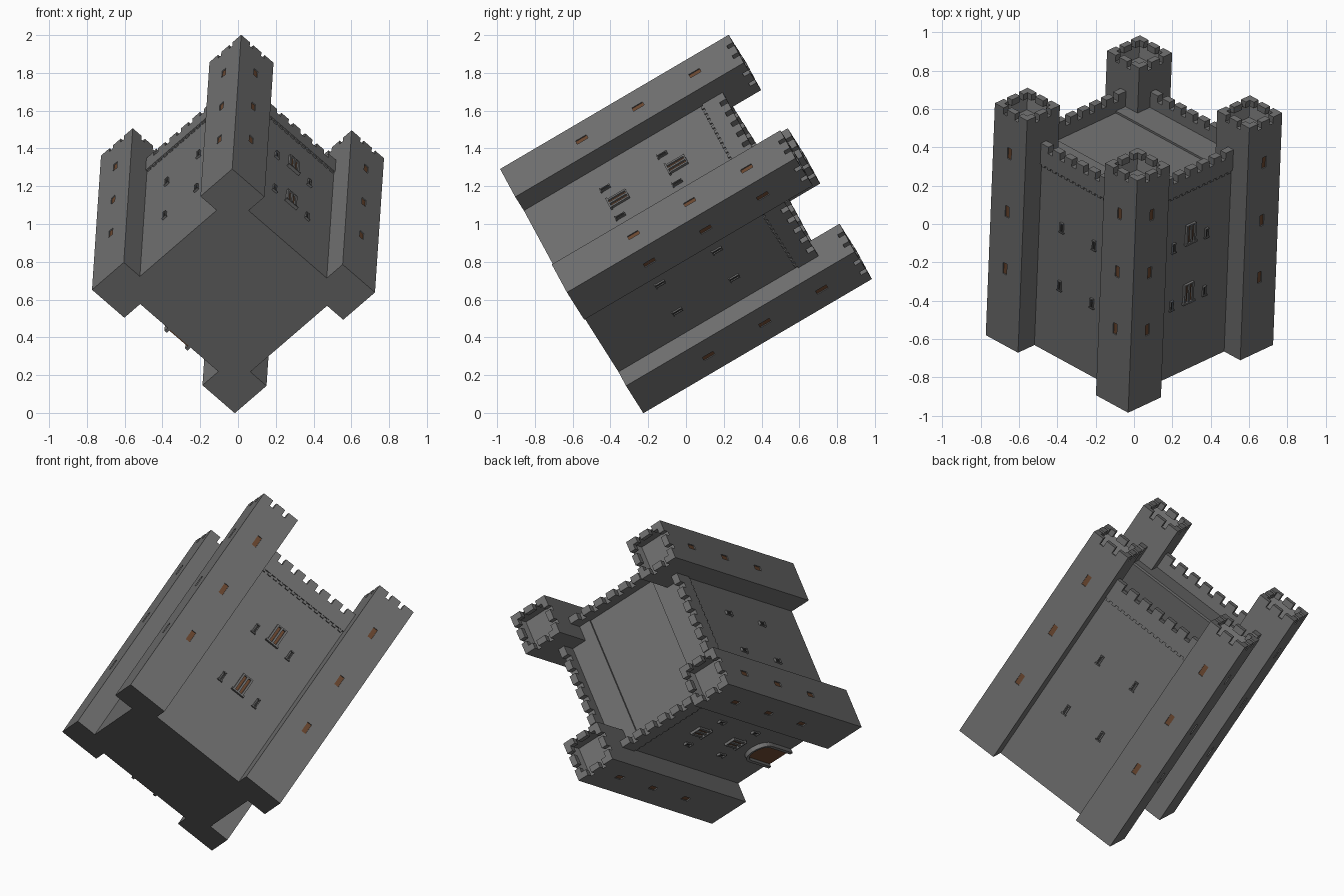
import bpy, bmesh, math
from mathutils import Matrix, Vector

cube = bpy.data.objects.get("Cube")
if cube:
    bpy.data.objects.remove(cube, do_unlink=True)


def material(name, rgb):
    m = bpy.data.materials.new(name)
    m.use_nodes = True
    m.diffuse_color = (*rgb, 1)
    m.node_tree.nodes["Principled BSDF"].inputs["Base Color"].default_value = (*rgb, 1)
    return m


STONE = material("stone_grey", (0.165, 0.165, 0.165))
WOOD = material("wood_brown", (0.15, 0.065, 0.03))
DARK = material("dark_opening", (0.03, 0.03, 0.03))

# Tilted pose: the castle lies back on one corner of its base
up = Vector((0.034, 0.862, 0.506)).normalized()
ax = Vector((0.700, -0.382, 0.603))
ax = (ax - up * ax.dot(up)).normalized()
ay = up.cross(ax)
HEIGHT, HALF, TOWER = 1.404, 0.41, 0.24
POSE = (Matrix.Translation((0, 0, 1)) @ Matrix((ax, ay, up)).transposed().to_4x4()
        @ Matrix.Translation((0, 0, -HEIGHT / 2)))


def turn(k):
    return Matrix.Rotation(k * math.pi / 2, 4, 'Z')


def box(bm, x, y, z, place=Matrix()):
    """Box from three (low, high) ranges."""
    lo, hi = Vector((x[0], y[0], z[0])), Vector((x[1], y[1], z[1]))
    m = place @ Matrix.Translation((lo + hi) / 2) @ Matrix.Diagonal((*(hi - lo), 1))
    return bmesh.ops.create_cube(bm, size=1, matrix=m)["verts"]


def finish(name, bm, mat):
    bmesh.ops.transform(bm, matrix=POSE, verts=bm.verts)
    bmesh.ops.recalc_face_normals(bm, faces=bm.faces)
    me = bpy.data.meshes.new(name)
    bm.to_mesh(me)
    bm.free()
    me.materials.append(mat)
    ob = bpy.data.objects.new(name, me)
    bpy.context.scene.collection.objects.link(ob)
    return ob


# Keep with raised walkways beside the roof
bm = bmesh.new()
box(bm, (-HALF, HALF), (-HALF, HALF), (0, 1.12))
finish("keep", bm, STONE)
bm = bmesh.new()
for s in (-1, 1):
    box(bm, (-0.385, 0.385), sorted((s * 0.22, s * 0.385)), (1.115, 1.132))
finish("roof_walkways", bm, STONE)

# Wall parapets with merlons and a row of corbels
SPAN = HALF - TOWER / 2
bm = bmesh.new()
for k in range(4):
    t = turn(k)
    box(bm, (0.38, 0.42), (-SPAN, SPAN), (1.1, 1.185), t)
    for i in range(7):
        y = -SPAN + i * 0.0875
        box(bm, (0.38, 0.42), (y, y + 0.055), (1.185, 1.225), t)
    for i in range(14):
        y = -SPAN + 0.008 + i * 0.0415
        box(bm, (0.4, 0.418), (y, y + 0.022), (1.086, 1.1), t)
finish("wall_parapets", bm, STONE)

# Tower window recesses and their wooden shutters, on the two outer faces
OUT = HALF + TOWER / 2
LEVELS = (0.455, 0.80, 1.15)
cut, shut = bmesh.new(), bmesh.new()
for k in range(4):
    for side in (-HALF, HALF):
        for z in LEVELS:
            y, zz = (side - 0.014, side + 0.014), (z - 0.033, z + 0.033)
            box(cut, (OUT - 0.012, OUT + 0.02), y, zz, turn(k))
            box(shut, (OUT - 0.014, OUT - 0.006), y, zz, turn(k))
cutter = finish("window_cutter", cut, STONE)
cutter.hide_render = True
cutter.hide_set(True)
finish("tower_shutters", shut, WOOD)

# Corner towers: hollow tops, merlons along each rim
R = TOWER / 2
for k in range(4):
    place = turn(k) @ Matrix.Translation((HALF, HALF, 0))
    bm = bmesh.new()
    box(bm, (-R, R), (-R, R), (0, 1.367), place)
    bm.faces.ensure_lookup_table()
    top = max(bm.faces, key=lambda f: f.calc_center_median().z)
    bmesh.ops.inset_region(bm, faces=[top], thickness=0.035)
    bmesh.ops.translate(bm, verts=top.verts, vec=(0, 0, -0.075))
    tower = finish(f"tower_{k + 1}", bm, STONE)
    mod = tower.modifiers.new("windows", 'BOOLEAN')
    mod.object, mod.operation, mod.solver = cutter, 'DIFFERENCE', 'EXACT'
    bm = bmesh.new()
    for side in range(4):
        for lo, hi in ((-R, -0.055), (-0.03, 0.03), (0.055, R)):
            box(bm, (R - 0.035, R), (lo, hi), (1.367, HEIGHT), place @ turn(side))
    finish(f"tower_merlons_{k + 1}", bm, STONE)

# Arrow slits on every wall: small stone surround and dark opening
frames, slots = bmesh.new(), bmesh.new()
for k in range(4):
    t = turn(k)
    for y in (-0.12, 0.12):
        for z in (0.435, 0.785):
            box(slots, (HALF, HALF + 0.003), (y - 0.006, y + 0.006), (z - 0.024, z + 0.024), t)
            for s in (-1, 1):
                box(frames, (HALF, HALF + 0.01), sorted((y + s * 0.006, y + s * 0.011)),
                    (z - 0.024, z + 0.024), t)
            box(frames, (HALF, HALF + 0.012), (y - 0.016, y + 0.016), (z - 0.03, z - 0.024), t)
            box(frames, (HALF, HALF + 0.012), (y - 0.011, y + 0.011), (z + 0.024, z + 0.03), t)
finish("slit_surrounds", frames, STONE)
finish("slit_openings", slots, DARK)

# Paired windows on the two opposite main walls
frames, panes = bmesh.new(), bmesh.new()
for k in (0, 2):
    t = turn(k)
    for z in (0.47, 0.83):
        box(panes, (HALF, HALF + 0.004), (-0.026, 0.026), (z - 0.05, z + 0.05), t)
        for y in (-0.028, 0, 0.028):
            box(frames, (HALF, HALF + 0.014), (y - 0.006, y + 0.006), (z - 0.05, z + 0.05), t)
        box(frames, (HALF, HALF + 0.018), (-0.042, 0.042), (z - 0.06, z - 0.05), t)
        box(frames, (HALF, HALF + 0.014), (-0.034, 0.034), (z + 0.05, z + 0.058), t)
finish("window_surrounds", frames, STONE)
finish("window_panes", panes, WOOD)


# Arched gate: wooden door inside a projecting stone arch
def arch(radius, spring, n=12):
    pts = [(-radius, 0)]
    pts += [(-radius * math.cos(math.pi * i / n), spring + radius * math.sin(math.pi * i / n))
            for i in range(n + 1)]
    return pts + [(radius, 0)]


def prism(bm, outline, depth, place):
    face = bm.faces.new([bm.verts.new(place @ Vector((HALF, y, z))) for y, z in outline])
    new = bmesh.ops.extrude_face_region(bm, geom=[face])["geom"]
    move = place.to_3x3() @ Vector((depth, 0, 0))
    bmesh.ops.translate(bm, vec=move, verts=[g for g in new if isinstance(g, bmesh.types.BMVert)])


gate = turn(2)
bm = bmesh.new()
prism(bm, arch(0.085, 0.21) + arch(0.068, 0.21)[::-1], 0.025, gate)
finish("gate_arch", bm, STONE)
bm = bmesh.new()
prism(bm, arch(0.068, 0.21), 0.006, gate)
finish("gate_door", bm, WOOD)
